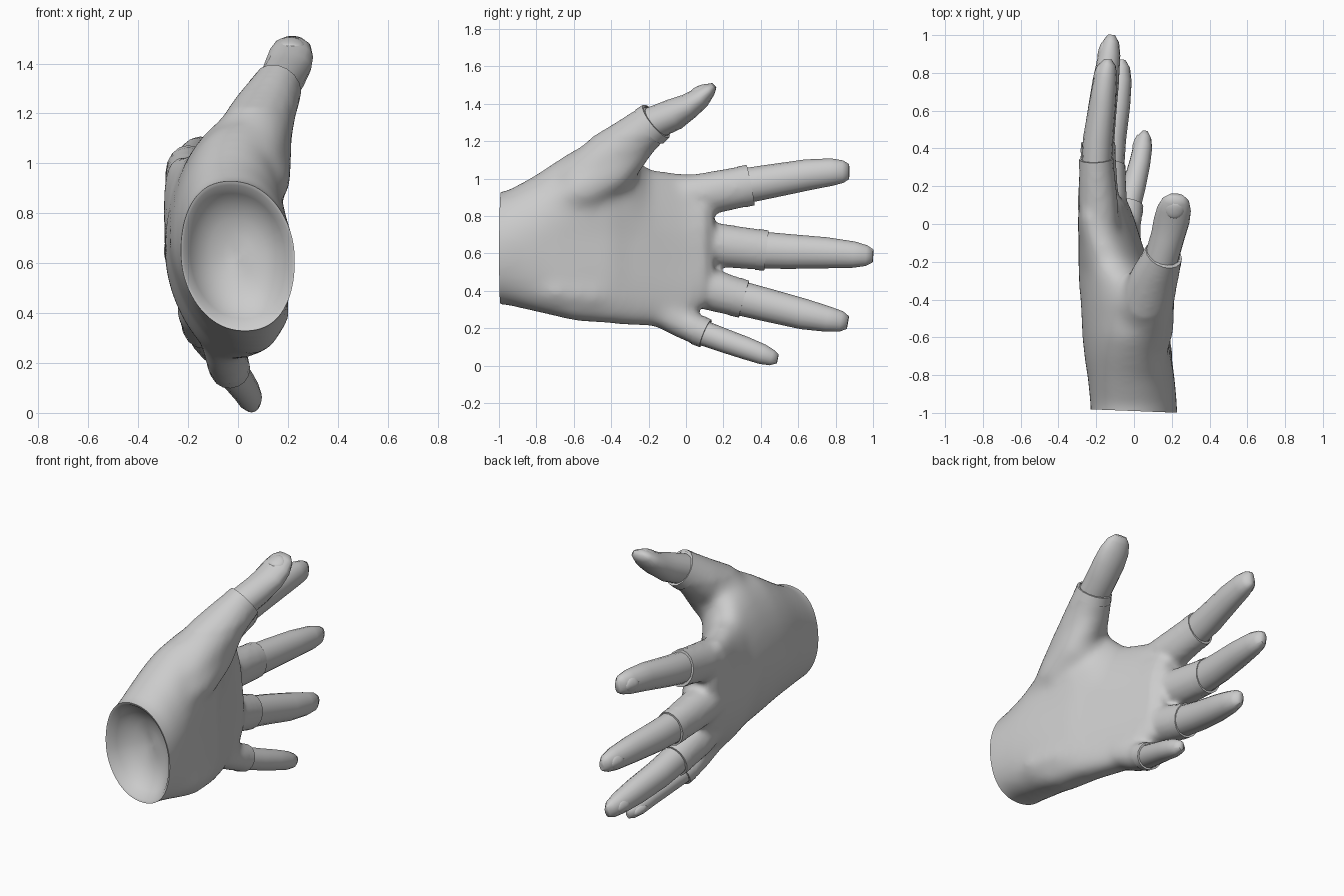
import bpy, bmesh, math
from mathutils import Vector

if "Cube" in bpy.data.objects:
    bpy.data.objects.remove(bpy.data.objects["Cube"])

grey = bpy.data.materials.new("light grey")
grey.diffuse_color = (0.6, 0.6, 0.6, 1)
grey.use_nodes = True
grey.node_tree.nodes["Principled BSDF"].inputs["Base Color"].default_value = grey.diffuse_color


def make_object(name, bm):
    bmesh.ops.recalc_face_normals(bm, faces=bm.faces)
    me = bpy.data.meshes.new(name)
    bm.to_mesh(me)
    bm.free()
    me.materials.append(grey)
    ob = bpy.data.objects.new(name, me)
    bpy.context.collection.objects.link(ob)
    return ob


def select(ob):
    bpy.ops.object.select_all(action='DESELECT')
    ob.select_set(True)
    bpy.context.view_layer.objects.active = ob


def smooth(ob, angle=40):
    select(ob)
    bpy.ops.object.shade_smooth_by_angle(angle=math.radians(angle))


def skin(bm, rings, caps=True):
    """Join rings of points into a tube."""
    vs = [[bm.verts.new(p) for p in r] for r in rings]
    n = len(vs[0])
    for a, b in zip(vs, vs[1:]):
        for i in range(n):
            bm.faces.new((a[i], a[(i + 1) % n], b[(i + 1) % n], b[i]))
    if caps:
        bm.faces.new(vs[0])
        bm.faces.new(vs[-1])


def tube_rings(path, n=16):
    """path: (x, y, z, half thickness, half width) stations."""
    pts = [Vector(p[:3]) for p in path]
    rings = []
    for i, p in enumerate(path):
        t = (pts[min(i + 1, len(pts) - 1)] - pts[max(i - 1, 0)]).normalized()
        u = Vector((1, 0, 0))
        u = (u - t * u.dot(t)).normalized()
        v = t.cross(u)
        rings.append([pts[i] + u * p[3] * math.cos(a) + v * p[4] * math.sin(a)
                      for a in (2 * math.pi * k / n for k in range(n))])
    return rings


# Sleeve stations run from the palm to the cuff, digit stations from cuff to tip
SLEEVES = {
    "index": [(-.17, -.1, .88, .10, .12), (-.19, .12, .92, .105, .115), (-.2, .345, .965, .09, .11)],
    "middle": [(-.18, -.1, .66, .11, .12), (-.19, .12, .65, .11, .12), (-.19, .43, .615, .09, .108)],
    "ring": [(-.12, -.1, .47, .11, .12), (-.14, .1, .415, .105, .115), (-.135, .31, .355, .09, .102)],
    "pinky": [(-.05, -.15, .29, .10, .08), (-.05, -.02, .225, .09, .085), (-.03, .105, .172, .08, .08)],
    "thumb": [(.03, -.6, .97, .15, .13), (.06, -.42, 1.105, .155, .145),
              (.11, -.28, 1.21, .13, .128), (.158, -.16, 1.307, .1, .112)],
}
DIGITS = {
    "index": [(-.2, .28, .955, .08, .095), (-.19, .45, .985, .08, .09), (-.165, .65, 1.02, .07, .083),
              (-.15, .78, 1.035, .06, .073), (-.14, .84, 1.037, .045, .06), (-.138, .872, 1.037, .02, .04)],
    "middle": [(-.19, .36, .62, .08, .1), (-.175, .55, .61, .078, .093), (-.15, .75, .603, .07, .083),
               (-.13, .9, .593, .058, .07), (-.122, .965, .588, .043, .055), (-.12, 1.0, .586, .02, .035)],
    "ring": [(-.135, .25, .37, .08, .093), (-.12, .45, .32, .078, .088), (-.09, .63, .275, .07, .082),
             (-.072, .76, .248, .06, .068), (-.065, .83, .236, .044, .055), (-.062, .865, .23, .02, .035)],
    "pinky": [(-.04, .06, .187, .068, .068), (0, .2, .135, .062, .064), (.03, .32, .093, .056, .06),
              (.047, .41, .06, .05, .054), (.055, .46, .042, .036, .042), (.058, .49, .036, .015, .025)],
    "thumb": [(.14, -.2, 1.285, .09, .09), (.18, -.06, 1.345, .09, .085), (.2, .02, 1.39, .095, .068),
              (.212, .08, 1.435, .09, .057), (.22, .125, 1.475, .072, .038), (.223, .15, 1.497, .04, .018)],
}
# Fleshy mounds at the thumb root and the heel of the palm
MOUNDS = [
    [(.07, -.72, .87, .1, .08), (.085, -.55, .94, .13, .13), (.1, -.38, 1.04, .12, .12), (.13, -.25, 1.18, .08, .09)],
    [(.1, -.9, .44, .08, .08), (.1, -.7, .4, .11, .1), (.08, -.5, .38, .1, .1), (.04, -.3, .36, .07, .07)],
]

# Glove: palm loft (y, centre x, bottom z, top z, half x, bend of bottom, bend of top, hollow)
PALM = [(-1.2, 0, .33, .92, .23, .03, -.03, 0), (-.97, 0, .325, .93, .23, .03, -.03, 0),
        (-.82, -.015, .29, 1.01, .23, .06, -.02, 0), (-.7, -.03, .262, 1.09, .235, .09, .01, .01),
        (-.6, -.04, .237, 1.155, .235, .1, .04, .02), (-.4, -.055, .222, 1.2, .23, .09, .07, .04),
        (-.3, -.08, .213, 1.15, .215, .09, .05, .04), (-.2, -.1, .208, 1.05, .195, .08, -.03, .03),
        (0, -.145, .245, 1.03, .148, .09, -.07, .01), (.1, -.16, .315, 1.015, .12, .08, -.07, 0),
        (.15, -.165, .365, .965, .08, .07, -.06, 0)]
bm = bmesh.new()
rings = []
for y, cx, z0, z1, hx, low, high, hollow in PALM:
    ring = []
    for k in range(28):
        c, s = math.cos(math.tau * k / 28), math.sin(math.tau * k / 28)
        c = math.copysign(abs(c) ** .9, c)
        bend = (high if s > 0 else low) * abs(s) ** 1.5 - hollow * max(c, 0) ** 2
        ring.append(Vector((cx + bend + hx * c, y, (z0 + z1) / 2 + (z1 - z0) / 2 * s)))
    rings.append(ring)
skin(bm, rings)
for path in [*SLEEVES.values(), *MOUNDS]:
    skin(bm, tube_rings(path))
glove = make_object("glove", bm)
select(glove)
mod = glove.modifiers.new("blend", 'REMESH')
mod.mode = 'VOXEL'
mod.voxel_size = .017
bpy.ops.object.modifier_apply(modifier="blend")

# Soften the palm and thumb root more than the sleeves
soft = glove.vertex_groups.new(name="palm")
soft.add([v.index for v in glove.data.vertices if v.co.y < .02 and v.co.z < 1.22], 1, 'REPLACE')
for name, group, steps in (("soften_palm", "palm", 35), ("soften", "", 7)):
    mod = glove.modifiers.new(name, 'SMOOTH')
    mod.factor = .5
    mod.iterations = steps
    mod.vertex_group = group
    bpy.ops.object.modifier_apply(modifier=name)

# Wrist end: thin rim around a hollow bowl
bm = bmesh.new()
bm.from_mesh(glove.data)
bmesh.ops.bisect_plane(bm, geom=bm.verts[:] + bm.edges[:] + bm.faces[:],
                       plane_co=(0, -.99, .63), plane_no=(-.04, -1, 0), clear_outer=True)
edges = [e for e in bm.edges if e.is_boundary]
for scale, dy in ((.95, .005), (.88, .05), (.82, .04), (.72, .03), (.55, .015), (.3, .005)):
    new = bmesh.ops.extrude_edge_only(bm, edges=edges)["geom"]
    edges = [g for g in new if isinstance(g, bmesh.types.BMEdge)]
    for v in (g for g in new if isinstance(g, bmesh.types.BMVert)):
        v.co.x *= scale
        v.co.z = .63 + (v.co.z - .63) * scale
        v.co.y += dy
bmesh.ops.edgeloop_fill(bm, edges=[e for e in edges if e.is_boundary])
bmesh.ops.recalc_face_normals(bm, faces=bm.faces)
bm.to_mesh(glove.data)
bm.free()
smooth(glove, 50)

for name, path in SLEEVES.items():
    # Crisp cuff at the end of each sleeve
    a, b = Vector(path[-2]), Vector(path[-1])
    f = .05 / (b - a).length
    start = b + (a - b) * f
    bm = bmesh.new()
    outer = tube_rings([start, b])
    inner = tube_rings([[*b[:3], b[3] * .88, b[4] * .88], [*(b + (b - a) * .01)[:3], b[3], b[4]]])
    skin(bm, outer + inner[:1], caps=False)
    smooth(make_object(name + "_cuff", bm))

    # Bare digit
    bm = bmesh.new()
    skin(bm, tube_rings(DIGITS[name]))
    smooth(make_object(name + "_digit", bm), 60)

    # Nail lying on the back of the digit
    p, q = DIGITS[name][3], DIGITS[name][4]
    t = (Vector(q[:3]) - Vector(p[:3])).normalized()
    thumb = name == "thumb"
    out = Vector((0, -.3, 1)) if thumb else Vector((-1, 0, 0))
    out = (out - t * out.dot(t)).normalized()
    side = t.cross(out)
    depth, width = (p[4], p[3]) if thumb else (p[3], p[4])
    out = (out + t * (.35 if thumb else .2)).normalized()
    t = side.cross(out) * -1
    centre = Vector(p[:3]) + out * depth * .9 + t * .01
    bm = bmesh.new()
    bmesh.ops.create_uvsphere(bm, u_segments=14, v_segments=8, radius=1)
    for v in bm.verts:
        x, y, z = v.co
        v.co = centre + t * x * .045 + side * y * width * .6 + out * (z * .01 - .012 * y * y)
    smooth(make_object(name + "_nail", bm))
